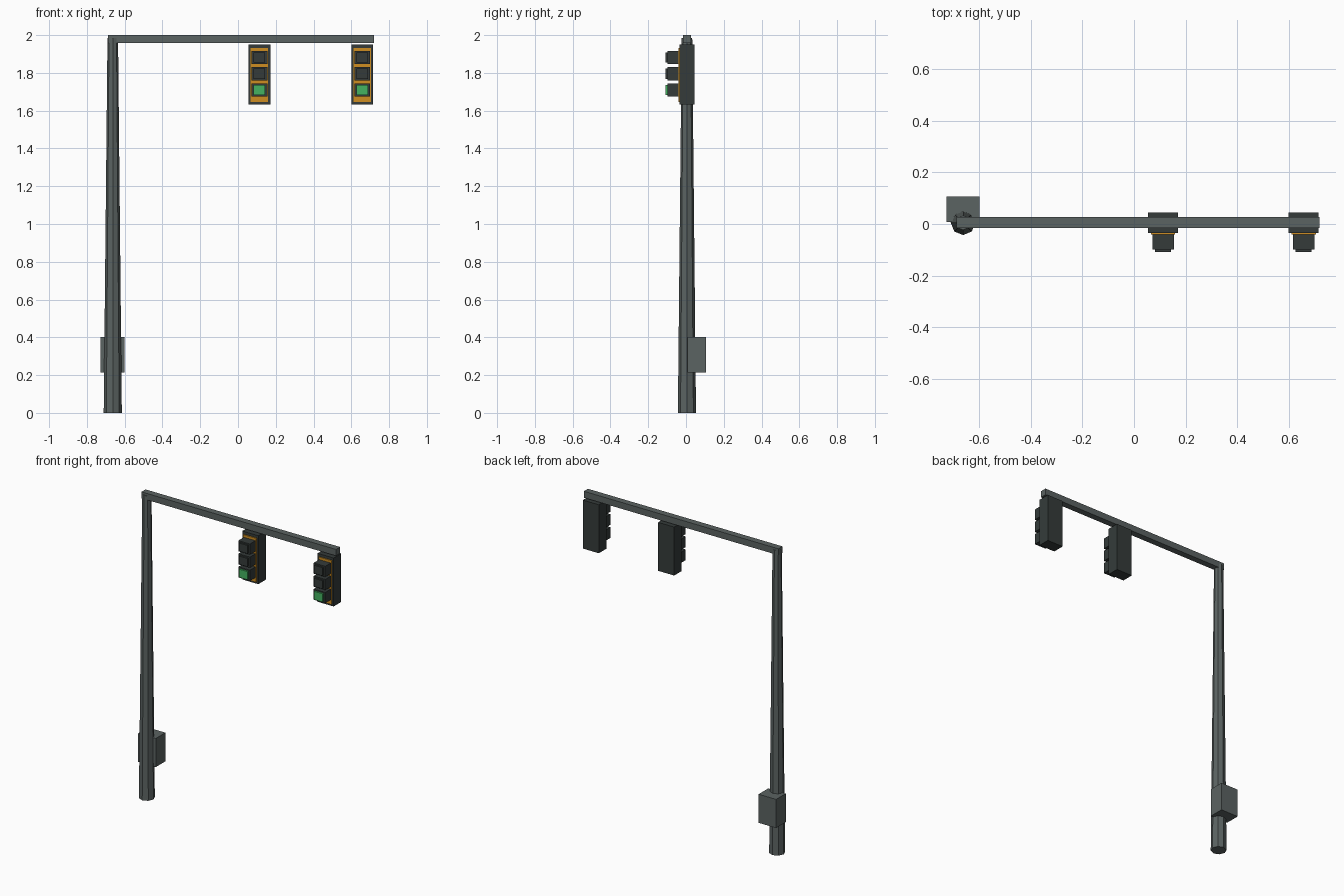
import bpy
from mathutils import Vector

cube = bpy.data.objects.get("Cube")
if cube:
    bpy.data.objects.remove(cube, do_unlink=True)


def material(name, color):
    mat = bpy.data.materials.new(name)
    mat.use_nodes = True
    mat.diffuse_color = (*color, 1)
    mat.node_tree.nodes["Principled BSDF"].inputs["Base Color"].default_value = (*color, 1)
    return mat


GREY = material("pole_grey", (0.105, 0.125, 0.122))
DARK = material("housing_dark", (0.035, 0.044, 0.042))
AMBER = material("faceplate_amber", (0.62, 0.27, 0.015))
GREEN = material("lens_green", (0.06, 0.45, 0.12))


def box(name, x, y, z, mat):
    """Box from (low, high) ranges on each axis."""
    ranges = [x, y, z]
    bpy.ops.mesh.primitive_cube_add(size=1, location=[sum(r) / 2 for r in ranges])
    obj = bpy.context.object
    obj.name = name
    size = Vector([r[1] - r[0] for r in ranges])
    for v in obj.data.vertices:
        v.co *= size
    obj.data.materials.append(mat)
    return obj


# Tapered octagonal pole
POLE_TOP = 1.985
bpy.ops.mesh.primitive_cone_add(vertices=8, radius1=0.048, radius2=0.028, depth=POLE_TOP,
                                location=(-0.663, 0.005, POLE_TOP / 2))
pole = bpy.context.object
pole.name = "pole"
pole.data.materials.append(GREY)

# Overhead arm and control cabinet
box("arm", (-0.688, 0.72), (-0.015, 0.027), (1.958, 2.0), GREY)
box("control_cabinet", (-0.727, -0.6), (0.007, 0.107), (0.215, 0.402), GREY)


def signal(side, cx):
    def part(name, half, y, z, mat):
        return box(f"{side}_{name}", (cx - half, cx + half), y, z, mat)

    part("housing", 0.058, (-0.034, 0.044), (1.633, 1.95), DARK)
    part("faceplate", 0.047, (-0.041, -0.03), (1.645, 1.932), AMBER)
    # Three hooded lamps, the lowest one lit
    for i, name in enumerate(("top", "middle", "bottom")):
        z = 1.881 - i * 0.0855
        part(f"{name}_hood", 0.042, (-0.098, -0.036), (z - 0.035, z + 0.035), DARK)
        part(f"{name}_lens", 0.031, (-0.109, -0.09), (z - 0.027, z + 0.027),
             GREEN if name == "bottom" else DARK)


signal("inner", 0.113)
signal("outer", 0.658)
